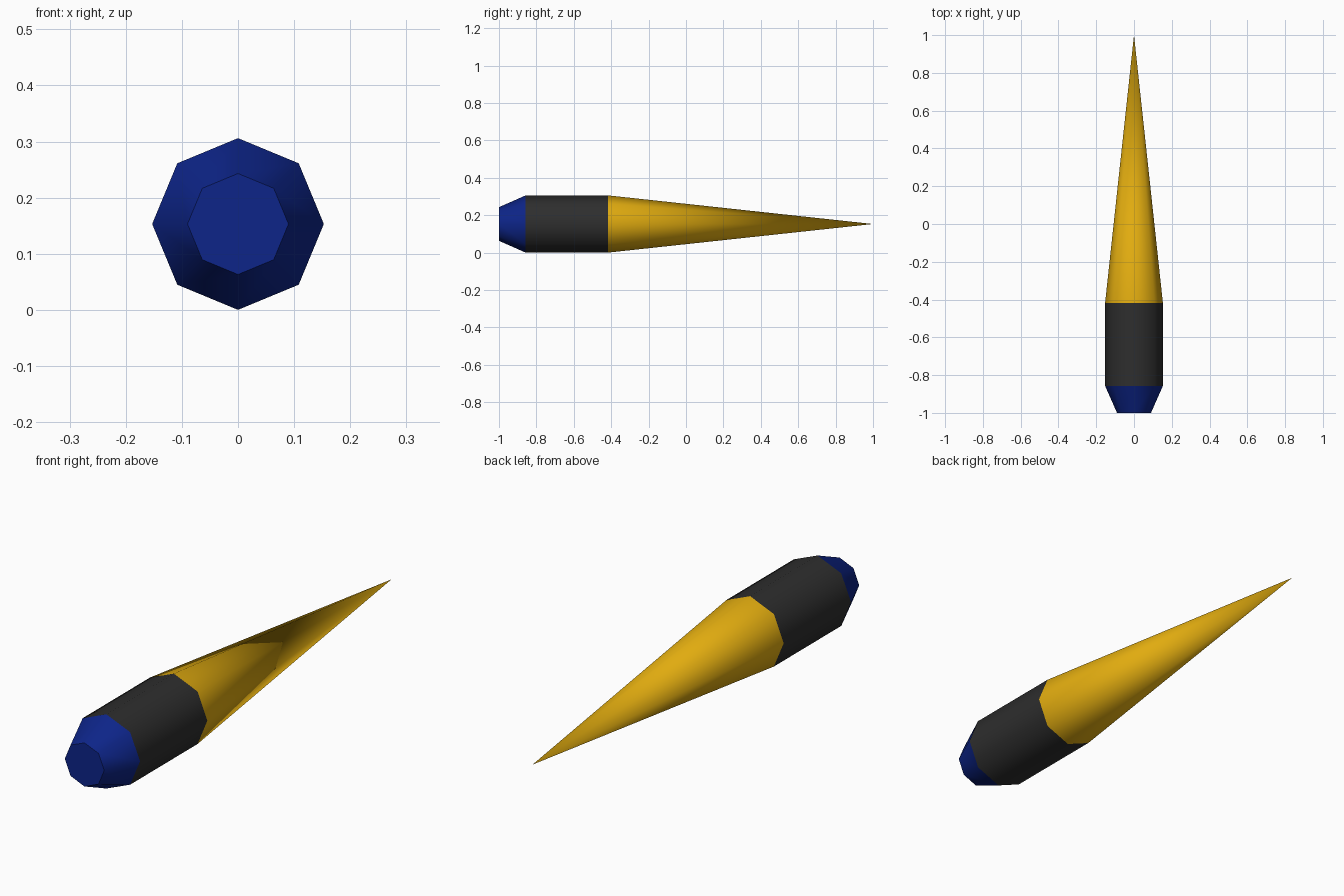
import bpy, bmesh, math

cube = bpy.data.objects.get("Cube")
if cube:
    bpy.data.objects.remove(cube, do_unlink=True)

SIDES = 8
RADIUS = 0.153
AXIS_Z = RADIUS


def material(name, rgb):
    mat = bpy.data.materials.new(name)
    mat.use_nodes = True
    mat.diffuse_color = (*rgb, 1)
    mat.node_tree.nodes["Principled BSDF"].inputs["Base Color"].default_value = (*rgb, 1)
    return mat


def section(name, y_front, r_front, y_back, r_back, mat, cap_front=False):
    """Tapered eight-sided section along y; a zero back radius makes a point."""
    bm = bmesh.new()

    def ring(y, r):
        angles = [2 * math.pi * i / SIDES for i in range(SIDES)]
        return [bm.verts.new((r * math.sin(a), y, r * math.cos(a))) for a in angles]

    front = ring(y_front, r_front)
    back = ring(y_back, r_back) if r_back else [bm.verts.new((0, y_back, 0))] * SIDES
    for i in range(SIDES):
        j = (i + 1) % SIDES
        corners = [front[i], front[j], back[j], back[i]]
        bm.faces.new(list(dict.fromkeys(corners)))
    if cap_front:
        bm.faces.new(front[::-1])
    bm.normal_update()
    # Turn every face away from the axis
    for f in bm.faces:
        c = f.calc_center_median()
        outward = f.normal.x * c.x + f.normal.z * c.z
        if outward < -1e-6 or (abs(outward) < 1e-6 and f.normal.y > 0):
            f.normal_flip()
    mesh = bpy.data.meshes.new(name)
    bm.to_mesh(mesh)
    bm.free()
    mesh.materials.append(mat)
    obj = bpy.data.objects.new(name, mesh)
    obj.location.z = AXIS_Z
    bpy.context.collection.objects.link(obj)
    bpy.ops.object.select_all(action="DESELECT")
    obj.select_set(True)
    bpy.context.view_layer.objects.active = obj
    bpy.ops.object.shade_smooth_by_angle(angle=math.radians(55))
    return obj


blue = material("deep blue", (0.004, 0.018, 0.25))
black = material("charcoal", (0.027, 0.027, 0.027))
gold = material("golden yellow", (0.75, 0.41, 0.005))

# Blunt end, grip and long spike
section("end_cap", -1, 0.09, -0.857, RADIUS, blue, cap_front=True)
section("grip", -0.857, RADIUS, -0.418, RADIUS, black)
section("spike", -0.418, RADIUS, 1, 0, gold)
